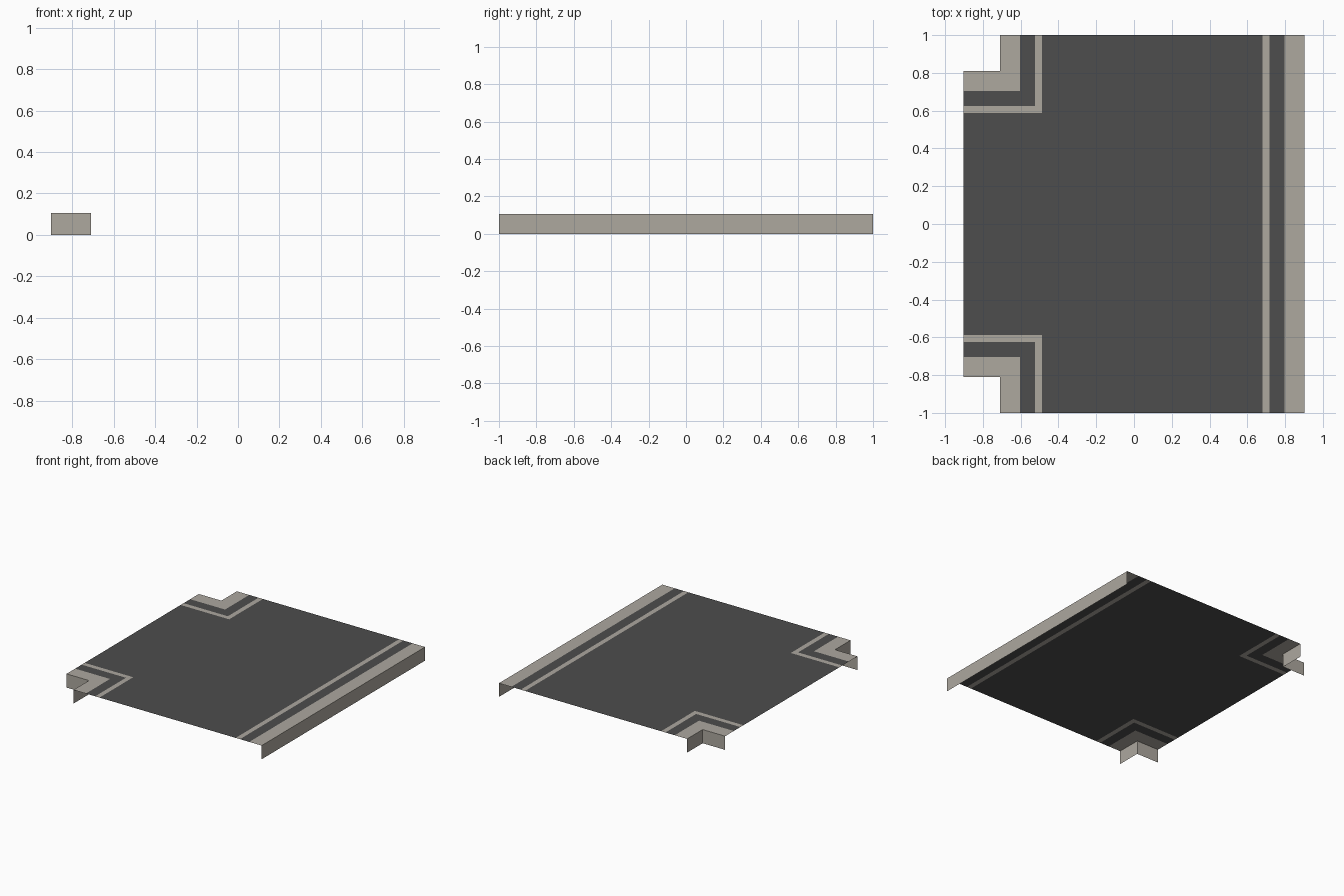
import bpy
from mathutils import Vector

if "Cube" in bpy.data.objects:
    bpy.data.objects.remove(bpy.data.objects["Cube"], do_unlink=True)

HALF_X, HALF_Y, TOP = 0.903, 1.0, 0.106
NOTCH_X, NOTCH_Y = -0.71, 0.81            # inner corner of the cut-out corners
PAVE, GUTTER, LINE = 0.106, 0.186, 0.223  # band limits, measured from the kerb
UP = Vector((0, 0, 1))


def material(name, rgb):
    mat = bpy.data.materials.new(name)
    mat.use_nodes = True
    colour = (*rgb, 1)
    mat.diffuse_color = colour
    bsdf = mat.node_tree.nodes["Principled BSDF"]
    bsdf.inputs["Base Color"].default_value = colour
    bsdf.inputs["Roughness"].default_value = 0.9
    return mat


asphalt = material("dark asphalt", (0.074, 0.074, 0.074))
concrete = material("pale concrete", (0.418, 0.392, 0.347))


def sheet(name, polygons, mat, facing):
    """Thin surface made of polygons, each turned to face a given direction."""
    verts, faces = [], []
    for poly in polygons:
        faces.append(range(len(verts), len(verts) + len(poly)))
        verts += poly
    mesh = bpy.data.meshes.new(name)
    mesh.from_pydata(verts, [], [list(f) for f in faces])
    for face, direction in zip(mesh.polygons, facing):
        if face.normal.dot(direction) < 0:
            face.flip()
    mesh.materials.append(mat)
    mesh.update()
    obj = bpy.data.objects.new(name, mesh)
    bpy.context.collection.objects.link(obj)


def corner_path(side, d):
    """L-shaped path running parallel to a corner kerb at distance d."""
    x, y = NOTCH_X + d, side * (NOTCH_Y - d)
    return [(-HALF_X, y, TOP), (x, y, TOP), (x, side * HALF_Y, TOP)]


def straight_path(d):
    return [(HALF_X - d, -HALF_Y, TOP), (HALF_X - d, HALF_Y, TOP)]


def band(name, outer, inner, mat):
    quads = [[outer[i], outer[i + 1], inner[i + 1], inner[i]]
             for i in range(len(outer) - 1)]
    sheet(name, quads, mat, [UP] * len(quads))


def kerb(name, path, facing):
    quads = [[a, b, (b[0], b[1], 0), (a[0], a[1], 0)]
             for a, b in zip(path, path[1:])]
    sheet(name, quads, concrete, facing)


# Pavement, gutter and painted line along each edge, with the kerb wall below
edges = {
    "left": (straight_path, [Vector((1, 0, 0))]),
    "back_corner": (lambda d: corner_path(1, d),
                    [Vector((0, 1, 0)), Vector((-1, 0, 0))]),
    "front_corner": (lambda d: corner_path(-1, d),
                     [Vector((0, -1, 0)), Vector((-1, 0, 0))]),
}
for label, (path, facing) in edges.items():
    band(label + "_pavement", path(0), path(PAVE), concrete)
    band(label + "_gutter", path(PAVE), path(GUTTER), asphalt)
    band(label + "_painted_line", path(GUTTER), path(LINE), concrete)
    kerb(label + "_kerb", path(0), facing)

# Main road and the side road opening between the corners
line_x = NOTCH_X + LINE
line_y = NOTCH_Y - LINE
main = [(line_x, -HALF_Y, TOP), *straight_path(LINE), (line_x, HALF_Y, TOP)]
opening = [(-HALF_X, -line_y, TOP), (line_x, -line_y, TOP),
           (line_x, line_y, TOP), (-HALF_X, line_y, TOP)]
sheet("main_road", [main], asphalt, [UP])
sheet("side_road", [opening], asphalt, [UP])
